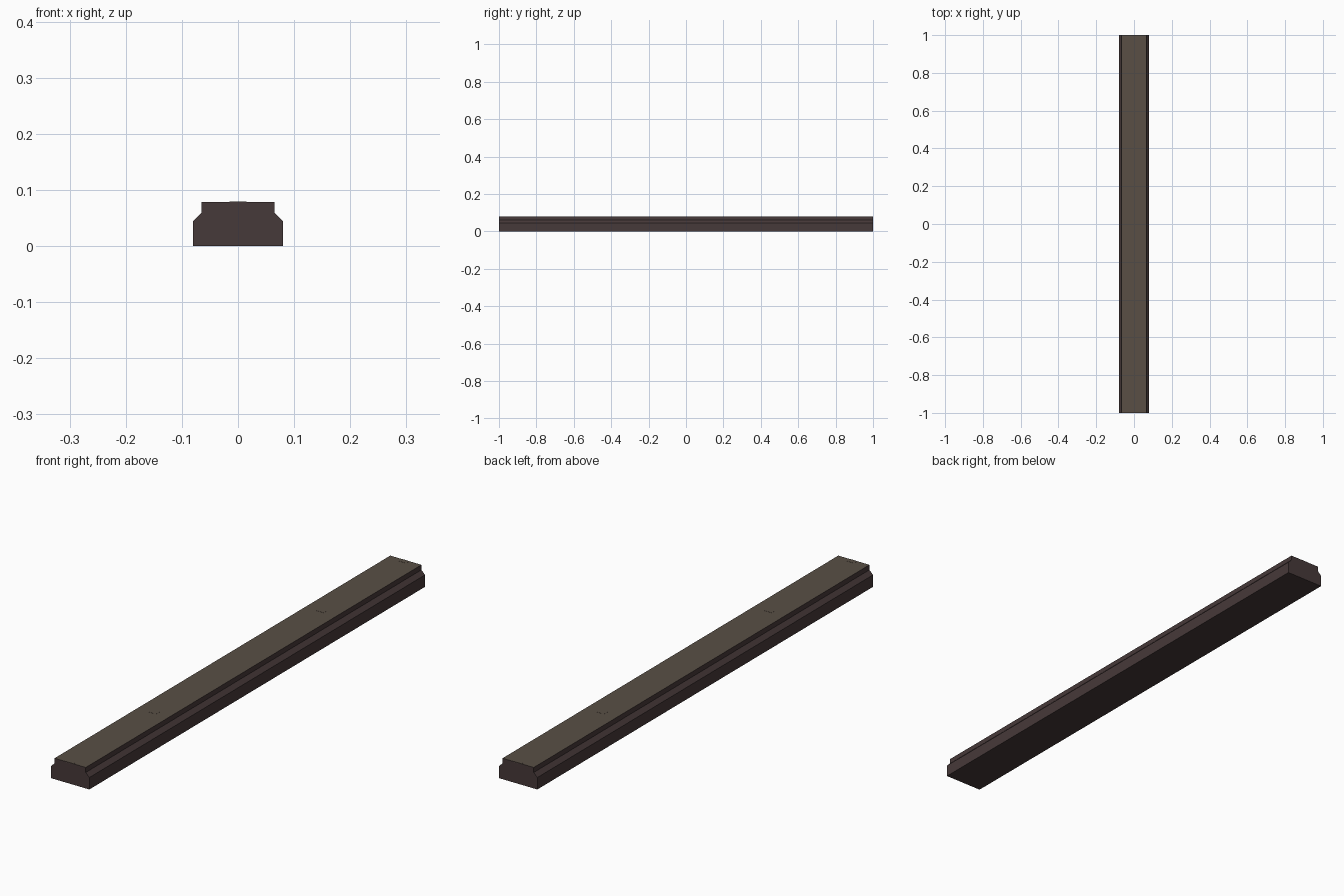
import bpy, bmesh

if "Cube" in bpy.data.objects:
    bpy.data.objects.remove(bpy.data.objects["Cube"])


def material(name, color):
    m = bpy.data.materials.new(name)
    m.diffuse_color = (*color, 1)
    m.use_nodes = True
    m.node_tree.nodes["Principled BSDF"].inputs["Base Color"].default_value = m.diffuse_color
    return m


dark = material("dark_brown", (0.062, 0.041, 0.041))
tread = material("worn_brown", (0.100, 0.078, 0.060))


def finish(name, bm, mats):
    bmesh.ops.recalc_face_normals(bm, faces=bm.faces)
    me = bpy.data.meshes.new(name)
    bm.to_mesh(me)
    bm.free()
    for m in mats:
        me.materials.append(m)
    ob = bpy.data.objects.new(name, me)
    bpy.context.collection.objects.link(ob)
    return ob


# Beam: stepped profile with chamfered shoulders, extruded along y
half = [(0.08, 0.0), (0.08, 0.045), (0.065, 0.06), (0.065, 0.079)]
profile = half + [(-x, z) for x, z in reversed(half)]
bm = bmesh.new()
face = bm.faces.new([bm.verts.new((x, -1, z)) for x, z in profile])
ext = bmesh.ops.extrude_face_region(bm, geom=[face])
moved = [g for g in ext["geom"] if isinstance(g, bmesh.types.BMVert)]
bmesh.ops.translate(bm, verts=moved, vec=(0, 2, 0))
bmesh.ops.recalc_face_normals(bm, faces=bm.faces)
for f in bm.faces:
    f.material_index = 1 if f.normal.z > 0.9 else 0
finish("beam", bm, [dark, tread])

# Flush square plugs along the top
for i, y in enumerate((-0.99, -0.5, 0.5, 0.99)):
    bm = bmesh.new()
    bmesh.ops.create_cube(bm, size=1)
    for v in bm.verts:
        v.co = (v.co.x * 0.03, y + v.co.y * 0.02, 0.0775 + v.co.z * 0.004)
    finish(f"top_plug_{i + 1}", bm, [tread])
